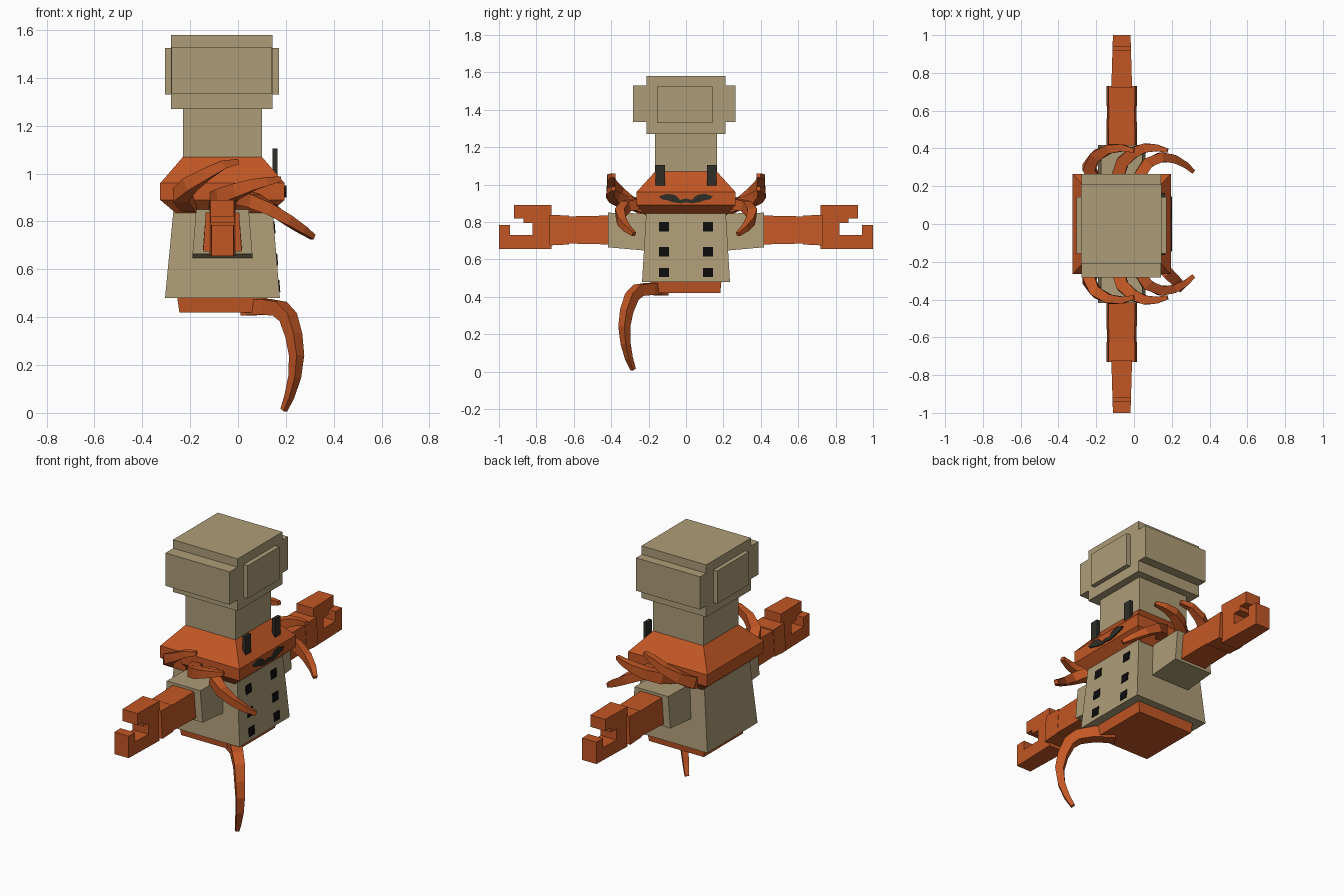
import bpy
from mathutils import Vector

if "Cube" in bpy.data.objects:
    bpy.data.objects.remove(bpy.data.objects["Cube"])


def material(name, rgb):
    m = bpy.data.materials.new(name)
    m.diffuse_color = (*rgb, 1)
    m.use_nodes = True
    m.node_tree.nodes["Principled BSDF"].inputs["Base Color"].default_value = m.diffuse_color
    return m


BEIGE = material("beige cloth", (0.42, 0.335, 0.185))
ORANGE = material("orange shell", (0.54, 0.095, 0.018))
DARK = material("dark brown", (0.03, 0.027, 0.02))
BLACK = material("black", (0.004, 0.004, 0.004))


def loft(name, rings, mat, mirror=False):
    """Skin a list of equal-length point rings and cap both ends."""
    n = len(rings[0])
    verts = [p for r in rings for p in r]
    faces = [tuple(range(n))[::-1],
             tuple(range(len(verts) - n, len(verts)))]
    for k in range(len(rings) - 1):
        for i in range(n):
            j = (i + 1) % n
            faces.append((k*n + i, k*n + j, (k+1)*n + j, (k+1)*n + i))
    me = bpy.data.meshes.new(name)
    me.from_pydata(verts, [], faces)
    me.materials.append(mat)
    import bmesh
    bm = bmesh.new()
    bm.from_mesh(me)
    bmesh.ops.recalc_face_normals(bm, faces=bm.faces)
    bm.to_mesh(me)
    bm.free()
    ob = bpy.data.objects.new(name, me)
    bpy.context.collection.objects.link(ob)
    if mirror:
        mod = ob.modifiers.new("mirror", 'MIRROR')
        mod.use_axis = (False, True, False)
        mod.use_mirror_merge = False
    return ob


def stack(name, levels, mat, mirror=False):
    """Levels are (z, x0, x1, y0, y1) rectangles."""
    return loft(name, [[(a, c, z), (b, c, z), (b, d, z), (a, d, z)]
                       for z, a, b, c, d in levels], mat, mirror)


def box(name, x, y, z, mat, mirror=False):
    return stack(name, [(z[0], *x, *y), (z[1], *x, *y)], mat, mirror)


def limb(name, path, r0, r1, side, mirror=False):
    """Tapered square limb along a path."""
    pts = [Vector(p) for p in path]
    rings = []
    last = len(pts) - 1
    for i, p in enumerate(pts):
        t = (pts[min(i + 1, last)] - pts[max(i - 1, 0)]).normalized()
        u = Vector(side)
        u = (u - t * u.dot(t)).normalized()
        v = t.cross(u)
        f = i / last
        r = r0 + (r1 - r0) * f ** 1.6
        rings.append([p + u*a*r + v*b*r
                      for a, b in ((-1, -1), (1, -1), (1, 1), (-1, 1))])
    return loft(name, rings, ORANGE, mirror)


# Tall hat
box("hat_band", (-.23, .10), (-.165, .165), (1.07, 1.28), BEIGE)
box("hat_top", (-.28, .145), (-.21, .21), (1.27, 1.58), BEIGE)
box("hat_side_puff", (-.278, .143), (-.283, .265), (1.335, 1.53), BEIGE)
box("hat_front_puff", (-.305, .172), (-.155, .142), (1.33, 1.525), BEIGE)

# Shell head
stack("shell_head", [(.835, -.26, .13, -.215, .215),
                     (.89, -.325, .195, -.265, .265),
                     (.96, -.325, .195, -.265, .265),
                     (1.07, -.23, .10, -.165, .165)], ORANGE)

# Coat and underside
stack("coat", [(.48, -.305, .175, -.235, .235),
               (.845, -.27, .145, -.213, .213)], BEIGE)
stack("belly", [(.42, -.245, .115, -.183, .183),
                (.49, -.255, .125, -.19, .19)], ORANGE)


# Buttons lying on the sloping coat front
def front_x(z):
    return .175 - (z - .48) * .03 / .365


for z in (.53, .642, .775):
    stack("coat_button", [(h, front_x(h) - .004, front_x(h) + .004, .092, .144)
                          for h in (z - .025, z + .025)], BLACK, True)

# Eyes and moustache
box("eye", (.145, .165), (.112, .163), (.995, 1.105), DARK, True)
half = [(0, .926), (.03, .918), (.06, .945), (.10, .951), (.145, .938),
        (.13, .922), (.095, .915), (.07, .906), (.03, .900), (0, .906)]
loft("moustache", [[(x, y, z) for y, z in half] for x in (.194, .202)],
     DARK, True)


# Sleeves, arms and claws reach out along y
def reach(name, levels, mat):
    """Levels are (y, z0, z1, half width low, half width high)."""
    c = -.065
    loft(name, [[(c - lo, y, a), (c + lo, y, a), (c + hi, y, b), (c - hi, y, b)]
                for y, a, b, lo, hi in levels], mat, True)


reach("sleeve", [(.19, .645, .845, .125, .11), (.418, .665, .85, .125, .11)], BEIGE)
reach("upper_arm", [(.40, .68, .835, .082, .07), (.63, .685, .83, .078, .068)], ORANGE)
reach("forearm", [(.625, .68, .835, .08, .07), (.73, .675, .838, .08, .07)], ORANGE)
claw = [(.72, .655), (1.0, .655), (1.0, .785), (.94, .785), (.94, .73),
        (.82, .73), (.82, .795), (.87, .795), (.87, .82), (.92, .82),
        (.92, .89), (.72, .89)]
loft("claw", [[(-.065 + s * (.055 - (y - .72) * .03), y, z) for y, z in claw]
              for s in (-1, 1)], ORANGE, True)

# Curved side legs, three on each side
limb("front_side_leg", [(.02, .24, .90), (.07, .32, .885), (.14, .353, .85),
                        (.21, .345, .805), (.27, .315, .765), (.313, .278, .735)],
     .03, .011, (0, 0, 1), True)
limb("middle_side_leg", [(-.09, .24, .885), (-.06, .33, .905), (0, .38, .93),
                         (.06, .403, .953), (.12, .403, .967), (.178, .388, .978)],
     .034, .011, (0, 0, 1), True)
limb("rear_side_leg", [(-.20, .22, .87), (-.24, .30, .91), (-.20, .362, .955),
                       (-.13, .398, 1.0), (-.06, .403, 1.038), (0, .388, 1.05)],
     .034, .011, (0, 0, 1), True)

# Single leg hanging from the front corner of the belly
limb("standing_leg", [(.03, -.12, .44), (.12, -.19, .443), (.175, -.255, .435),
                      (.21, -.29, .40), (.233, -.317, .325), (.245, -.33, .24),
                      (.237, -.323, .15), (.215, -.305, .07), (.192, -.283, .012)],
     .033, .011, (1, 1, 0))
